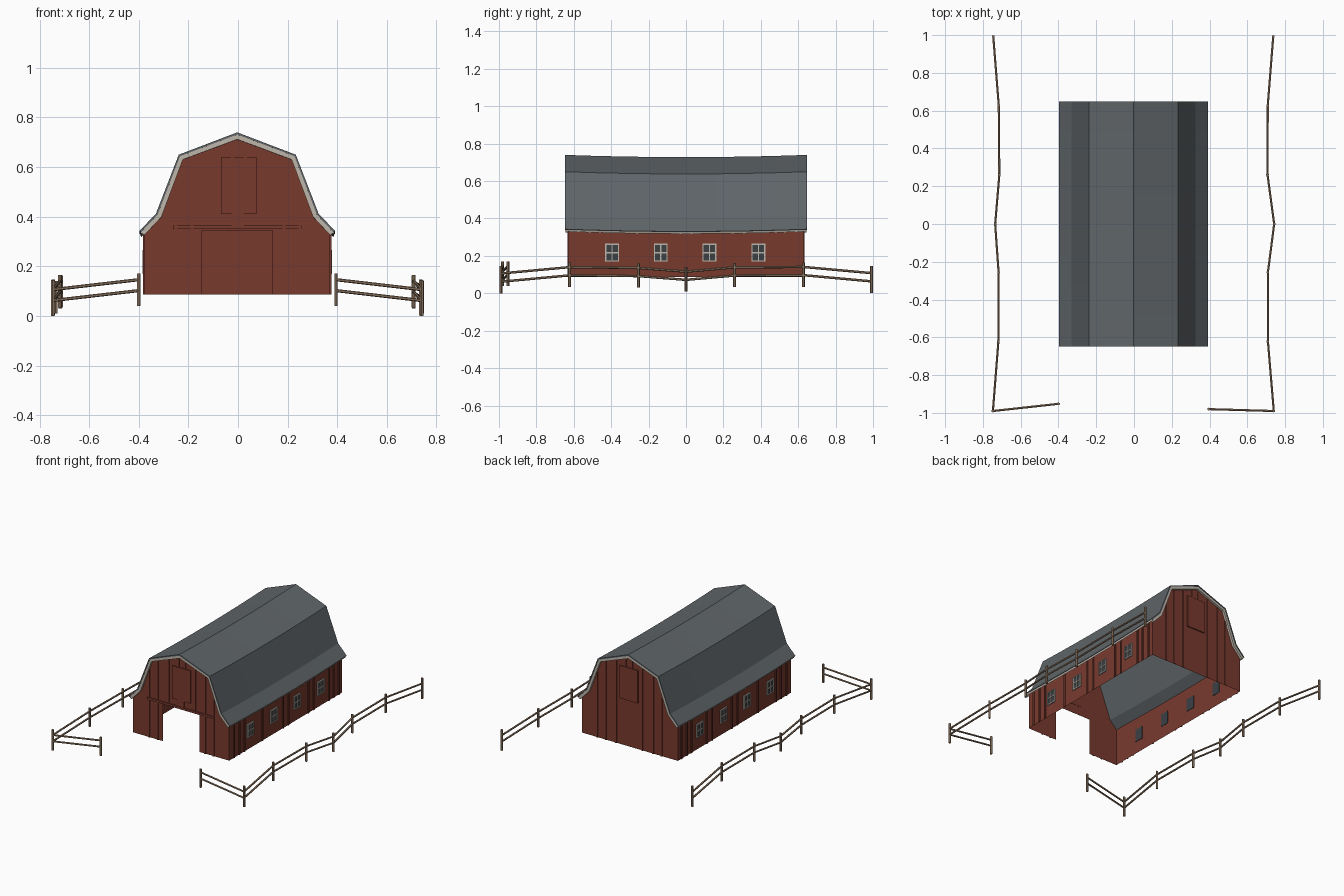
import bpy, bmesh, math
from mathutils import Vector

if "Cube" in bpy.data.objects:
    bpy.data.objects.remove(bpy.data.objects["Cube"])


def mat(name, r, g, b):
    m = bpy.data.materials.new(name)
    m.diffuse_color = (r, g, b, 1)
    m.use_nodes = True
    m.node_tree.nodes["Principled BSDF"].inputs["Base Color"].default_value = m.diffuse_color
    return m


RED = mat("barn red", 0.19, 0.042, 0.027)
GREY = mat("roof grey", 0.115, 0.13, 0.14)
TRIM = mat("pale trim", 0.52, 0.47, 0.41)
GLASS = mat("dark window", 0.045, 0.052, 0.06)
WOOD = mat("fence wood", 0.30, 0.20, 0.13)

CX = -0.003                      # barn centre line
ROOF = [(0.394, 0.343), (0.328, 0.412), (0.236, 0.65), (0, 0.74)]
FLOOR, HALF_W, HALF_L = 0.086, 0.373, 0.627


def finish(bm, name, material):
    bmesh.ops.recalc_face_normals(bm, faces=bm.faces)
    me = bpy.data.meshes.new(name)
    bm.to_mesh(me)
    bm.free()
    me.materials.append(material)
    ob = bpy.data.objects.new(name, me)
    bpy.context.collection.objects.link(ob)
    return ob


def add_box(bm, x0, x1, y0, y1, z0, z1):
    vs = bmesh.ops.create_cube(bm, size=1)["verts"]
    for v in vs:
        v.co = (x1 if v.co.x > 0 else x0, y1 if v.co.y > 0 else y0,
                z1 if v.co.z > 0 else z0)


def add_rod(bm, a, b, r):
    a, b = Vector(a), Vector(b)
    d = b - a
    vs = bmesh.ops.create_cone(bm, cap_ends=True, segments=6, radius1=r,
                               radius2=r, depth=d.length)["verts"]
    rot = d.to_track_quat('Z', 'Y').to_matrix()
    for v in vs:
        v.co = rot @ v.co + (a + b) / 2


def roof_z(x):
    x = abs(x)
    for (xa, za), (xb, zb) in zip(ROOF, ROOF[1:]):
        if xb <= x <= xa:
            return za + (zb - za) * (xa - x) / (xa - xb)


def full(half):                  # mirrored profile from right eave to left eave
    return half + [(-x, z) for x, z in reversed(half[:-1])]


def sag(y):
    return -0.012 * (1 - (y / 0.65) ** 2)


def inner(d):                    # roof line moved inwards by d
    return [(ROOF[0][0] - d * .7, ROOF[0][1] - d * .7), (ROOF[1][0] - d * .85, ROOF[1][1] - d * .5),
            (ROOF[2][0] - d * .65, ROOF[2][1] - d * .75), (0, ROOF[3][1] - d * 1.07)]


def loft(name, loop, ys, material):
    bm = bmesh.new()
    rings = [[bm.verts.new((x + CX, y, z + sag(y))) for x, z in loop] for y in ys]
    n = len(loop)
    for r0, r1 in zip(rings, rings[1:]):
        for i in range(n):
            bm.faces.new((r0[i], r0[(i + 1) % n], r1[(i + 1) % n], r1[i]))
    half = n // 2
    for r in (rings[0], rings[-1]):      # end strips between outer and inner line
        for i in range(half - 1):
            bm.faces.new((r[i], r[i + 1], r[n - 2 - i], r[n - 1 - i]))
    return finish(bm, name, material)


# roof shell with a sagging ridge
ys = [-0.648 + 1.296 * i / 8 for i in range(9)]
loft("roof", full(ROOF) + full(inner(0.008))[::-1], ys, GREY)

# pale boards along the gable edges and eaves
band = full(inner(0.007)) + full(inner(0.026))[::-1]
loft("front_gable_trim", band, [-0.645, -0.63], TRIM)
loft("back_gable_trim", band, [0.63, 0.645], TRIM)
for s, nm in ((1, "right"), (-1, "left")):
    loft(nm + "_eave_trim", [(s * .391, .340), (s * .378, .352), (s * .374, .342), (s * .387, .330)],
         [y * 0.99 for y in ys], TRIM)

# walls: two gables (front with door opening) and two sides, open below
bm = bmesh.new()
line = [(HALF_W, 0.352)] + inner(0.01)[1:]
for y, door in ((-HALF_L, True), (HALF_L, False)):
    pts = [(-HALF_W, FLOOR)]
    if door:
        pts += [(-0.142, FLOOR), (-0.142, 0.345), (0.142, 0.345), (0.142, FLOOR)]
    pts += [(HALF_W, FLOOR)] + full(line)
    bm.faces.new([bm.verts.new((x + CX, y, z)) for x, z in pts])
for s in (1, -1):
    x = CX + s * HALF_W
    bm.faces.new([bm.verts.new(p) for p in ((x, -HALF_L, FLOOR), (x, HALF_L, FLOOR),
                                            (x, HALF_L, .35), (x, -HALF_L, .35))])
bmesh.ops.triangulate(bm, faces=[f for f in bm.faces if len(f.verts) > 4])
finish(bm, "barn_walls", RED)

# raised battens, loft doors and door rail on the gables
bm = bmesh.new()
T = 0.006
for s in (-1, 1):
    y0, y1 = sorted((s * HALF_L, s * (HALF_L + T)))
    for x in (-0.25, -0.185, -0.1, -0.022, 0.03, 0.105, 0.185, 0.25):
        low = FLOOR
        if abs(x) < 0.06:
            low = 0.64
        elif s < 0 and abs(x) < 0.15:
            low = 0.37
        add_box(bm, x - .006, x + .006, y0, y1, low, roof_z(x) - 0.025)
    add_box(bm, -0.068, 0.074, y0 - .002, y1 + .002, 0.41, 0.64)
add_box(bm, -0.262, 0.258, -HALF_L - .008, -HALF_L, 0.35, 0.365)
add_box(bm, -0.026, 0.024, -HALF_L - T, -HALF_L, 0.365, 0.41)
# battens on the long sides
for s in (-1, 1):
    x0, x1 = sorted((CX + s * HALF_W, CX + s * (HALF_W + T)))
    for y in (-0.575, -0.515, -0.46, -0.26, -0.03, 0.03, 0.25, 0.31, 0.48, 0.53, 0.59):
        add_box(bm, x0, x1, y - .006, y + .006, FLOOR, 0.345)
finish(bm, "wall_battens", RED)

# windows: dark panes with pale frames and cross bars
panes, frames = bmesh.new(), bmesh.new()
for s in (-1, 1):
    xw = CX + s * HALF_W
    fx = sorted((xw, xw + s * 0.008))
    for y in (-0.395, -0.135, 0.125, 0.387):
        add_box(panes, xw - .004, xw + .004, y - .034, y + .034, 0.172, 0.262)
        for d in (-0.034, 0, 0.034):
            add_box(frames, *fx, y + d - .003, y + d + .003, 0.169, 0.265)
        for z in (0.172, 0.217, 0.262):
            add_box(frames, *fx, y - .037, y + .037, z - .003, z + .003)
finish(panes, "window_panes", GLASS)
finish(frames, "window_frames", TRIM)

# fences: posts (x, y, ground height) with two rails between neighbours
RIGHT = [(.395, -.98, .04), (.74, -.99, 0), (.709, -.622, .034), (.709, -.255, .03), (.742, 0, .01),
         (.707, .26, .033), (.708, .627, .035), (.737, .992, .002)]
LEFT = [(-.4, -.952, .04), (-.747, -.99, 0), (-.718, -.622, .034), (-.717, -.255, .03),
        (-.735, 0, .01), (-.713, .26, .033), (-.716, .627, .035), (-.745, .992, .002)]
for nm, posts in (("right", RIGHT), ("left", LEFT)):
    bp, br = bmesh.new(), bmesh.new()
    for x, y, z in posts:
        add_rod(bp, (x, y, z), (x, y, z + (.145 if z < .005 else .13)), 0.008)
    for (xa, ya, za), (xb, yb, zb) in zip(posts, posts[1:]):
        for h in (0.062, 0.106):
            add_rod(br, (xa, ya, za + h), (xb, yb, zb + h), 0.0065)
    finish(bp, nm + "_fence_posts", WOOD)
    finish(br, nm + "_fence_rails", WOOD)
